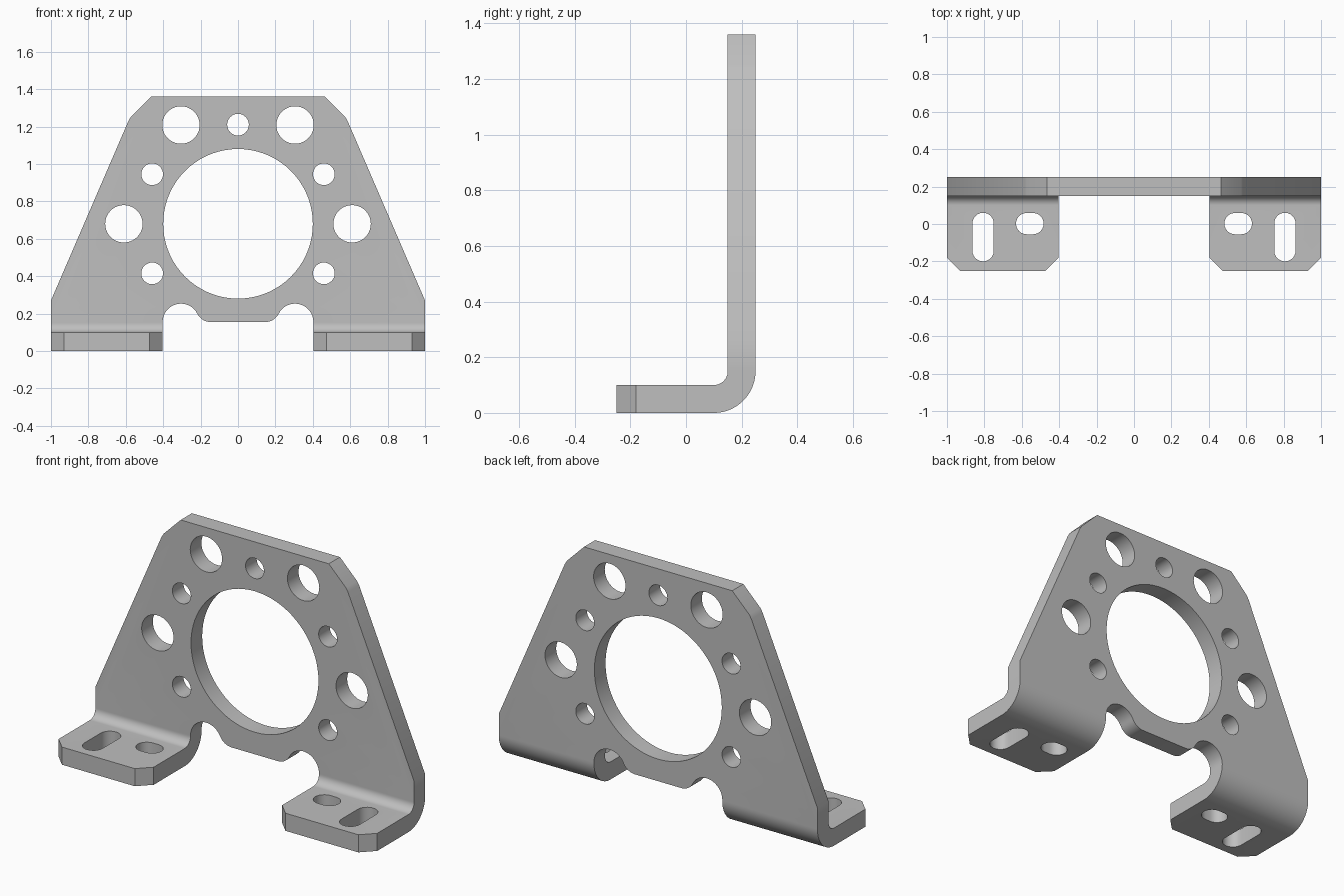
import bpy, bmesh
from math import sin, cos, pi, radians, atan2, sqrt

if "Cube" in bpy.data.objects:
    bpy.data.objects.remove(bpy.data.objects["Cube"])

# Prism: 2D outline extruded along one axis
PLACE = {'x': lambda a, b, d: (d, a, b),   # outline in y, z
         'y': lambda a, b, d: (a, d, b),   # outline in x, z
         'z': lambda a, b, d: (a, b, d)}   # outline in x, y


def prism(name, outlines, axis, lo, hi):
    bm = bmesh.new()
    for pts in outlines:
        face = bm.faces.new([bm.verts.new(PLACE[axis](a, b, lo)) for a, b in pts])
        ext = bmesh.ops.extrude_face_region(bm, geom=[face])
        for v in ext['geom']:
            if isinstance(v, bmesh.types.BMVert):
                v.co['xyz'.index(axis)] = hi
    bmesh.ops.recalc_face_normals(bm, faces=bm.faces)
    me = bpy.data.meshes.new(name)
    bm.to_mesh(me)
    bm.free()
    ob = bpy.data.objects.new(name, me)
    bpy.context.collection.objects.link(ob)
    return ob


def arc(cx, cy, r, a0, a1, n):
    return [(cx + r * cos(radians(a0 + (a1 - a0) * i / n)),
             cy + r * sin(radians(a0 + (a1 - a0) * i / n))) for i in range(n + 1)]


def circle(cx, cy, r, n):
    return arc(cx, cy, r, 0, 360, n)[:-1]


def slot(cx, cy, r, half, upright):
    pts = arc(half, 0, r, -90, 90, 12) + arc(-half, 0, r, 90, 270, 12)
    return [(cx - b, cy + a) if upright else (cx + a, cy + b) for a, b in pts]


def mirrored(half):
    return half + [(-a, b) for a, b in reversed(half)]


def cut(target, tool, operation):
    tool.hide_render = True
    mod = target.modifiers.new(tool.name, 'BOOLEAN')
    mod.operation, mod.solver, mod.object = operation, 'EXACT', tool
    bpy.context.view_layer.objects.active = target
    bpy.ops.object.modifier_apply(modifier=mod.name)
    bpy.data.objects.remove(tool)


# Bent sheet: L profile with rounded bend
sheet = ([(-0.4, 0), ] + arc(0.10, 0.15, 0.15, -90, 0, 20) + [(0.25, 1.5), (0.15, 1.5)]
         + arc(0.10, 0.15, 0.05, 0, -90, 12) + [(-0.4, 0.10)])
bracket = prism("bent_bracket", [sheet], 'x', -1.1, 1.1)

# Front outline: sloping sides, clipped top, and relief notches beside the feet
r, f = 0.098, 0.08
d = sqrt((r + f) ** 2 - f ** 2)
a = atan2(f, -d) * 180 / pi
half = ([(0.465, 1.36), (0.572, 1.253), (0.585, 1.232), (1, 0.27), (1, -0.1), (0.403, -0.1)]
        + arc(0.305, 0.155, r, 0, a, 24)
        + arc(0.305 - d, 0.155 + f, f, a - 180, -90, 8)[1:])
cut(bracket, prism("front_outline", [mirrored(half)], 'y', -1, 1), 'INTERSECT')

# Plan outline: clipped corners of both feet
half = [(1.02, 0.5), (1.02, -0.16), (0.93, -0.25), (0.473, -0.25), (0.383, -0.16), (0.383, 0.05)]
cut(bracket, prism("foot_outline", [mirrored(half)], 'z', -1, 2), 'INTERSECT')

# Round holes in the upright plate
holes = [circle(0, 0.68, 0.4, 72)]
for deg in (0, 60, 120, 180):
    holes.append(circle(0.61 * cos(radians(deg)), 0.68 + 0.61 * sin(radians(deg)), 0.1, 40))
for deg in (-30, 30, 90, 150, 210):
    holes.append(circle(0.53 * cos(radians(deg)), 0.68 + 0.53 * sin(radians(deg)), 0.058, 32))
cut(bracket, prism("plate_holes", holes, 'y', 0, 0.5), 'DIFFERENCE')

# Long and short slots in the feet
slots = []
for s in (-1, 1):
    slots.append(slot(s * 0.807, -0.07, 0.057, 0.073, True))
    slots.append(slot(s * 0.557, 0.002, 0.057, 0.017, False))
cut(bracket, prism("foot_slots", slots, 'z', -0.2, 0.3), 'DIFFERENCE')

# Bare metal grey
metal = bpy.data.materials.new("metal_grey")
metal.diffuse_color = (0.52, 0.52, 0.52, 1)
metal.use_nodes = True
metal.node_tree.nodes["Principled BSDF"].inputs["Base Color"].default_value = metal.diffuse_color
bracket.data.materials.clear()
bracket.data.materials.append(metal)
for p in bracket.data.polygons:
    p.material_index = 0
bpy.ops.object.select_all(action='DESELECT')
bracket.select_set(True)
bpy.context.view_layer.objects.active = bracket
bpy.ops.object.shade_smooth_by_angle(angle=radians(25))
